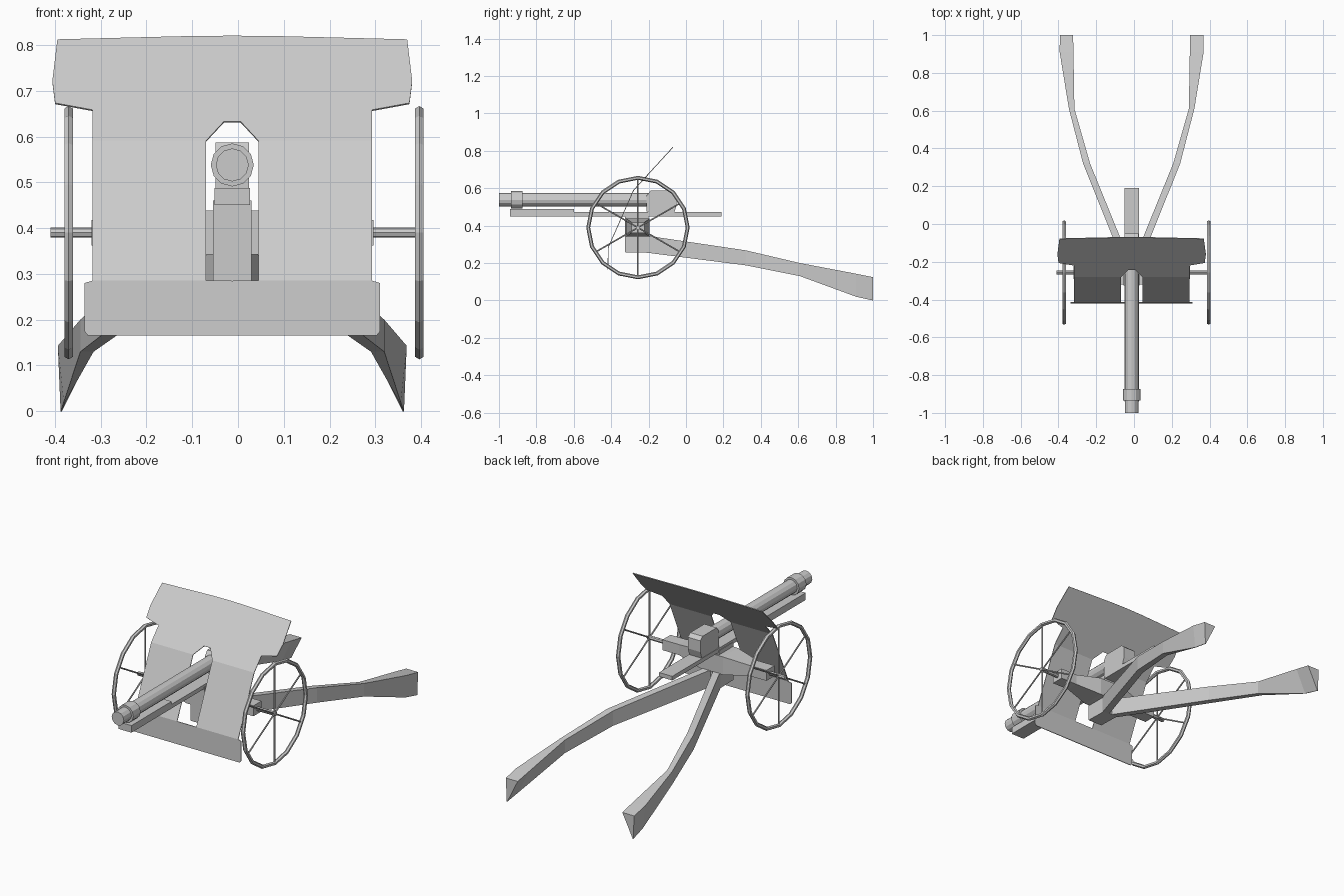
import bpy, bmesh, math
from mathutils import Vector, Matrix

cube = bpy.data.objects.get("Cube")
if cube:
    bpy.data.objects.remove(cube, do_unlink=True)

grey = bpy.data.materials.new("light_grey")
grey.use_nodes = True
grey.diffuse_color = (0.6, 0.6, 0.6, 1)
grey.node_tree.nodes["Principled BSDF"].inputs["Base Color"].default_value = grey.diffuse_color

CX = -0.0125                      # centre line of the gun
AXLE = Vector((0, -0.257, 0.39))  # axle centre


def finish(name, bm, x=CX, mirror=False, recalc=True):
    if recalc:
        bmesh.ops.recalc_face_normals(bm, faces=bm.faces)
    mesh = bpy.data.meshes.new(name)
    bm.to_mesh(mesh)
    bm.free()
    mesh.materials.append(grey)
    ob = bpy.data.objects.new(name, mesh)
    ob.location.x = x
    bpy.context.collection.objects.link(ob)
    if mirror:
        mod = ob.modifiers.new("mirror", 'MIRROR')
        mod.use_clip = True
    return ob


def loft(name, sections, **kw):
    """Skin a list of equal-length closed sections and cap both ends."""
    bm = bmesh.new()
    rings = [[bm.verts.new(p) for p in s] for s in sections]
    n = len(rings[0])
    for a, b in zip(rings, rings[1:]):
        for i in range(n):
            j = (i + 1) % n
            bm.faces.new((a[i], a[j], b[j], b[i]))
    bm.faces.new(rings[0])
    bm.faces.new(rings[-1])
    bmesh.ops.remove_doubles(bm, verts=bm.verts, dist=1e-5)
    return finish(name, bm, **kw)


def slab(name, profile, half):
    """Extrude a (y, z) profile across x."""
    return loft(name, [[(x, y, z) for y, z in profile] for x in (-half, half)])


def rod(bm, a, b, r, sides):
    a, b = Vector(a), Vector(b)
    rot = (b - a).to_track_quat('Z', 'Y').to_matrix().to_4x4()
    bmesh.ops.create_cone(bm, cap_ends=True, segments=sides, radius1=r, radius2=r,
                          depth=(b - a).length,
                          matrix=Matrix.Translation((a + b) / 2) @ rot)


# Bent shield: half outline, y follows the bend from the height
def shield_y(z):
    bends = [(0.16, -0.418), (0.285, -0.415), (0.59, -0.28), (0.83, -0.06)]
    for (z0, y0), (z1, y1) in zip(bends, bends[1:]):
        if z <= z1:
            return y0 + (y1 - y0) * (z - z0) / (z1 - z0)


panels = [
    [(0, .165), (.315, .165), (.323, .175), (.323, .28), (.305, .285), (.057, .285), (0, .285)],
    [(.057, .285), (.305, .285), (.305, .59), (.057, .59)],
    [(.057, .59), (.305, .59), (.305, .657), (.387, .672), (.393, .72),
     (.382, .811), (.1, .818), (0, .819), (0, .632), (.018, .632)],
]
bm = bmesh.new()
for panel in panels:
    bm.faces.new([bm.verts.new((x, shield_y(z), z)) for x, z in panel])
bmesh.ops.remove_doubles(bm, verts=bm.verts, dist=1e-4)
shield = finish("shield", bm, mirror=True, recalc=False)
solid = shield.modifiers.new("thickness", 'SOLIDIFY')
solid.thickness = 0.004
solid.offset = 0

# Barrel with muzzle collar
bm = bmesh.new()
for y0, y1, r in [(-1, -0.15, 0.036), (-0.935, -0.873, 0.047)]:
    rod(bm, (0, y0, 0.538), (0, y1, 0.538), r, 12)
finish("barrel", bm)

# Breech, cradle and the block joining the trails
slab("breech", [(-.21, .475), (-.21, .56), (-.19, .587), (-.07, .587),
                (-.05, .57), (-.05, .51), (-.065, .465)], 0.037)
slab("cradle", [(-.94, .45), (-.94, .488), (-.6, .488), (-.6, .472),
                (.19, .472), (.19, .45)], 0.039)
slab("trail_block", [(-.325, .258), (-.325, .46), (-.2, .46), (-.2, .255)], 0.042)

# Axle beam, thick in the middle and slim at both ends
beam = []
for x, hy, hz in [(-.308, .034, .028), (-.21, .034, .028), (-.07, .063, .048),
                  (.07, .063, .048), (.21, .034, .028), (.308, .034, .028)]:
    beam.append([(x, AXLE.y + sy * hy, AXLE.z + sz * hz)
                 for sy, sz in ((-1, -1), (1, -1), (1, 1), (-1, 1))])
loft("axle_beam", beam)

bm = bmesh.new()
rod(bm, (-.41, *AXLE.yz), (.405, *AXLE.yz), 0.011, 8)
finish("axle", bm, x=0)

# Split trails: y, inner x, outer x, top z, bottom z, bottom inner x
trail = []
for y, xi, xo, top, low, bi in [(-.22, 0, .04, .348, .257, 0), (.32, .22, .257, .268, .188, .22),
                                (.61, .303, .332, .2, .13, .303), (.91, .308, .381, .143, .02, .365),
                                (1, .31, .38, .125, 0, .372)]:
    bo = xo if y < .9 else bi + .003
    trail.append([(xi, y, top), (xo, y, top), (bo, y, low), (bi, y, low)])
left = loft("trail_left", trail)
loft("trail_right", [[(-x, y, z) for x, y, z in s] for s in trail])

# Wheels: faceted rim with six thin spokes
for name, x in (("wheel_right", -0.37), ("wheel_left", 0.396)):
    bm = bmesh.new()
    sides, tube, rim_r, r = 16, 6, 0.266, 0.0105
    rim = [[bm.verts.new((r * math.sin(math.tau * j / tube),
                          AXLE.y + (rim_r + r * math.cos(math.tau * j / tube)) * math.cos(math.tau * i / sides),
                          AXLE.z + (rim_r + r * math.cos(math.tau * j / tube)) * math.sin(math.tau * i / sides)))
            for j in range(tube)] for i in range(sides)]
    for i in range(sides):
        a, b = rim[i], rim[(i + 1) % sides]
        for j in range(tube):
            k = (j + 1) % tube
            bm.faces.new((a[j], a[k], b[k], b[j]))
    for i in range(6):
        t = math.pi / 2 + i * math.pi / 3
        rod(bm, AXLE, AXLE + Vector((0, math.cos(t), math.sin(t))) * 0.262, 0.004, 6)
    finish(name, bm, x=x)
